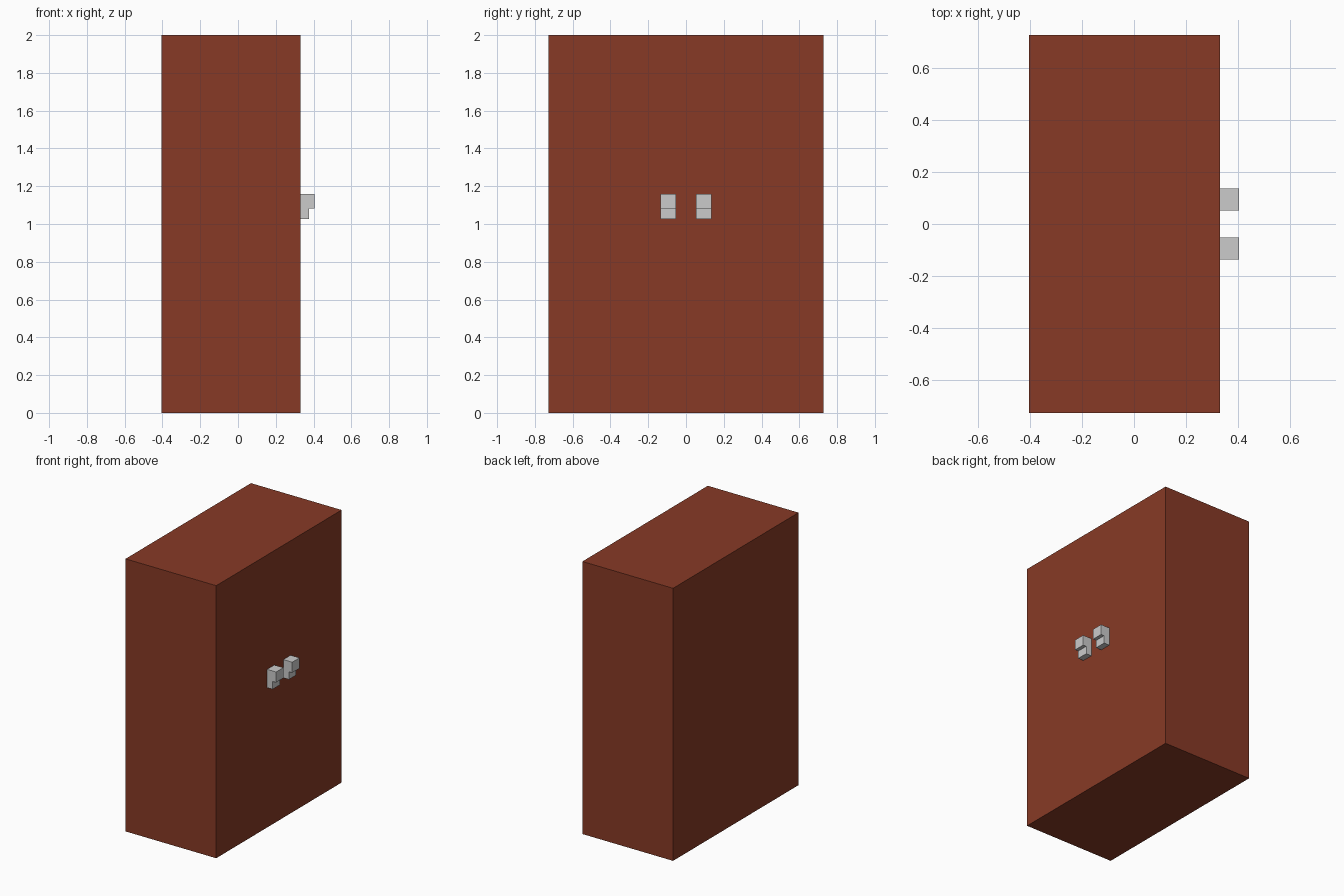
import bpy
import bmesh

if "Cube" in bpy.data.objects:
    bpy.data.objects.remove(bpy.data.objects["Cube"])


def extrude_profile(name, points, y0, y1):
    """Extrude an x-z outline along y into a closed solid."""
    bm = bmesh.new()
    face = bm.faces.new([bm.verts.new((x, y0, z)) for x, z in points])
    result = bmesh.ops.extrude_face_region(bm, geom=[face])
    moved = [v for v in result["geom"] if isinstance(v, bmesh.types.BMVert)]
    bmesh.ops.translate(bm, verts=moved, vec=(0, y1 - y0, 0))
    bmesh.ops.recalc_face_normals(bm, faces=bm.faces)
    mesh = bpy.data.meshes.new(name)
    bm.to_mesh(mesh)
    bm.free()
    obj = bpy.data.objects.new(name, mesh)
    bpy.context.collection.objects.link(obj)
    return obj


FRONT = 0.332   # x of the door face
BACK = -0.404

# Cabinet body: one plain block
wood = bpy.data.materials.new("brown_wood")
wood.diffuse_color = (0.242, 0.042, 0.019, 1)
wood.use_nodes = True
wood.node_tree.nodes["Principled BSDF"].inputs["Base Color"].default_value = wood.diffuse_color
body = extrude_profile(
    "cabinet_body",
    [(BACK, 0), (FRONT, 0), (FRONT, 2), (BACK, 2)], -0.727, 0.727)
body.data.materials.append(wood)

# Pair of stepped handles, wide lip above a shallower lower block
handle_profile = [(FRONT, 1.026), (0.377, 1.026), (0.377, 1.083),
                  (0.404, 1.083), (0.404, 1.16), (FRONT, 1.16)]
for side, y in (("left", -0.094), ("right", 0.094)):
    extrude_profile(side + "_handle", handle_profile, y - 0.042, y + 0.042)
